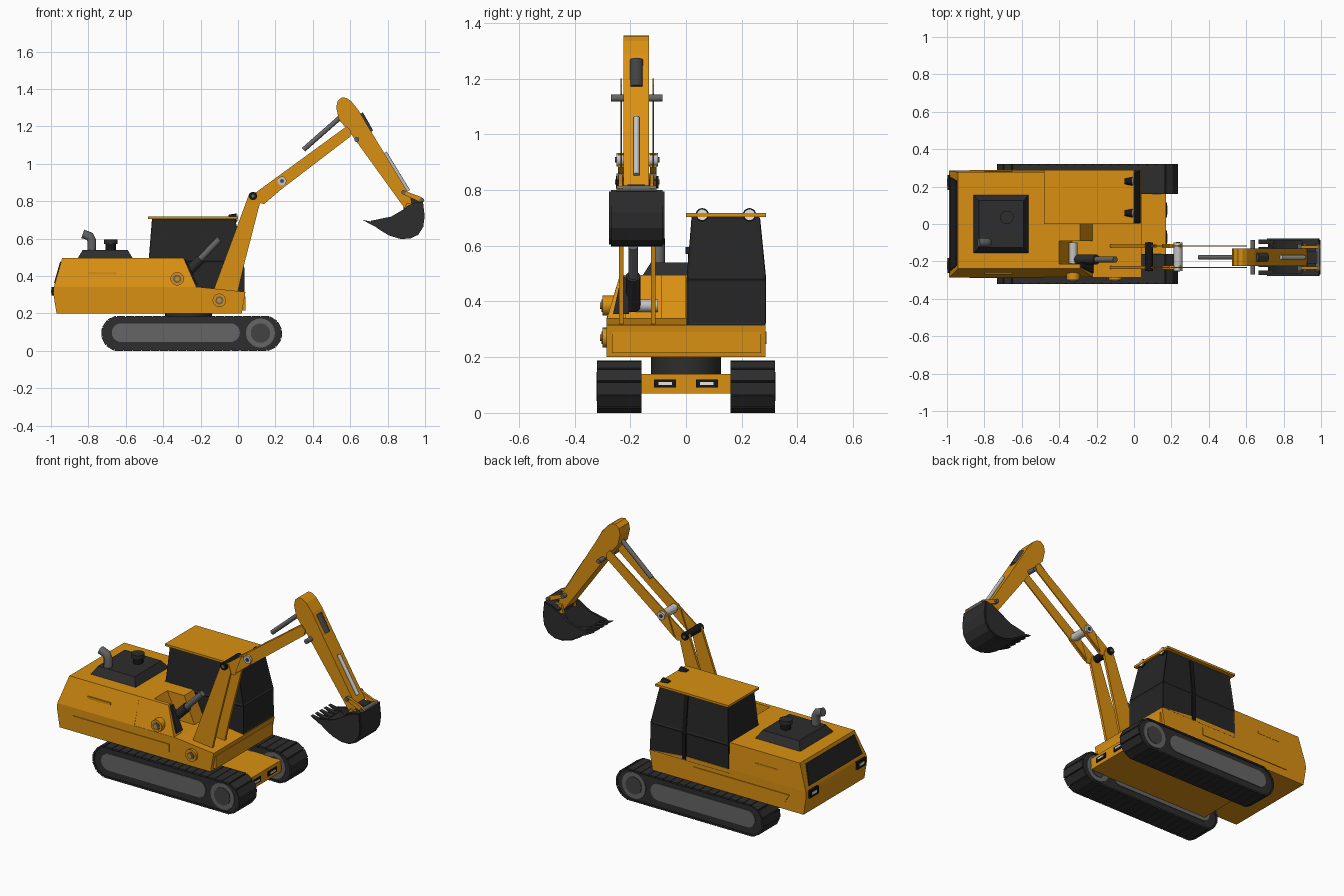
import bpy, bmesh, math
from mathutils import Vector, Matrix

cube = bpy.data.objects.get("Cube")
if cube:
    bpy.data.objects.remove(cube, do_unlink=True)


def material(name, r, g, b):
    m = bpy.data.materials.new(name)
    m.use_nodes = True
    m.diffuse_color = (r, g, b, 1)
    node = next(n for n in m.node_tree.nodes if n.type == 'BSDF_PRINCIPLED')
    node.inputs["Base Color"].default_value = (r, g, b, 1)
    return m


ORANGE = material("orange paint", 0.70, 0.28, 0.006)
RUBBER = material("track rubber", 0.026, 0.026, 0.026)
GLASS = material("dark glass", 0.019, 0.019, 0.019)
BLACK = material("black trim", 0.008, 0.008, 0.008)
STEEL = material("grey steel", 0.13, 0.13, 0.13)
DARK_STEEL = material("dark steel", 0.055, 0.055, 0.055)
CHROME = material("pale steel", 0.55, 0.55, 0.55)
LENS = material("white lens", 0.85, 0.85, 0.82)


def finish(name, bm, mat, smooth=False):
    bmesh.ops.recalc_face_normals(bm, faces=bm.faces)
    mesh = bpy.data.meshes.new(name)
    bm.to_mesh(mesh)
    bm.free()
    mesh.materials.append(mat)
    ob = bpy.data.objects.new(name, mesh)
    bpy.context.collection.objects.link(ob)
    if smooth:
        bpy.ops.object.select_all(action='DESELECT')
        ob.select_set(True)
        bpy.context.view_layer.objects.active = ob
        bpy.ops.object.shade_smooth_by_angle(angle=math.radians(35))
    return ob


def prism(name, pts, y0, y1, mat, taper=(0, 0), inset=0, smooth=False):
    """Side profile (x, z) swept across y; taper moves the top edge inward."""
    bm = bmesh.new()
    low = min(p[1] for p in pts)
    span = max(p[1] for p in pts) - low
    rings = [[bm.verts.new((x, y + t * (z - low) / span, z)) for x, z in pts]
             for y, t in ((y0, taper[0]), (y1, taper[1]))]
    bm.faces.new(rings[0])
    bm.faces.new(rings[1])
    for i in range(len(pts)):
        j = (i + 1) % len(pts)
        bm.faces.new((rings[0][i], rings[0][j], rings[1][j], rings[1][i]))
    if inset:
        bmesh.ops.recalc_face_normals(bm, faces=bm.faces)
        bmesh.ops.inset_individual(bm, faces=bm.faces[:], thickness=inset, depth=-0.004)
    return finish(name, bm, mat, smooth)


def box(name, x0, x1, y0, y1, z0, z1, mat):
    return prism(name, [(x0, z0), (x1, z0), (x1, z1), (x0, z1)], y0, y1, mat)


def rod(name, a, b, r, mat, sides=20, r2=None):
    a, b = Vector(a), Vector(b)
    bm = bmesh.new()
    turn = (b - a).to_track_quat('Z', 'Y').to_matrix().to_4x4()
    bmesh.ops.create_cone(bm, cap_ends=True, segments=sides, radius1=r, radius2=r2 or r,
                          depth=(b - a).length, matrix=Matrix.Translation((a + b) / 2) @ turn)
    return finish(name, bm, mat, True)


def pin(name, x, z, y0, y1, r, mat):
    return rod(name, (x, y0, z), (x, y1, z), r, mat)


def stadium(xa, xb, z, r, n=12):
    arc = lambda cx, start: [(cx + r * math.cos(start + math.pi * i / n),
                              z + r * math.sin(start + math.pi * i / n)) for i in range(n + 1)]
    return arc(xb, -math.pi / 2) + arc(xa, math.pi / 2)


# Crawler tracks: belt, pads, side frames and idler wheels
XA, XB, ZC, R = -0.637, 0.142, 0.093, 0.088


def track_pads(name, y):
    bm = bmesh.new()
    straight, bend, count = XB - XA, math.pi * R, 44
    for i in range(count):
        s = i / count * 2 * (straight + bend)
        back = s >= straight + bend
        s -= (straight + bend) if back else 0
        a = -math.pi / 2 + max(0, s - straight) / R + (math.pi if back else 0)
        cx = XA + min(s, straight) if not back else XB - min(s, straight)
        place = Matrix.Translation((cx + R * math.cos(a), y, ZC + R * math.sin(a)))
        size = Matrix.Diagonal((0.010, 0.16, 0.045, 1))
        bmesh.ops.create_cube(bm, size=1, matrix=place @ Matrix.Rotation(-a, 4, 'Y') @ size)
    finish(name, bm, RUBBER)


for side, s in (("left", 1), ("right", -1)):
    y = 0.24 * s
    prism(side + "_track_belt", stadium(XA, XB, ZC, R), y - 0.074, y + 0.074, RUBBER, smooth=True)
    track_pads(side + "_track_pads", y)
    prism(side + "_track_frame", stadium(-0.625, -0.04, 0.097, 0.05), y - 0.078, y + 0.078, STEEL, smooth=True)
    pin(side + "_idler_rim", 0.12, 0.095, y - 0.078, y + 0.078, 0.078, STEEL)
    pin(side + "_idler_hub", 0.12, 0.095, y - 0.081, y + 0.081, 0.052, DARK_STEEL)
    box(side + "_front_lamp_plate", 0.168, 0.176, 0.075 * s - 0.04, 0.075 * s + 0.04, 0.092, 0.12, BLACK)
    box(side + "_front_lamp_lens", 0.172, 0.179, 0.075 * s - 0.024, 0.075 * s + 0.024, 0.101, 0.111, LENS)

box("undercarriage", -0.64, 0.17, -0.17, 0.17, 0.07, 0.14, ORANGE)
rod("turntable", (-0.265, 0, 0.13), (-0.265, 0, 0.21), 0.125, RUBBER, 32)

# House: base, engine body and the notched right shoulder around the boom
prism("house_base", [(-0.97, 0.2), (0.02, 0.2), (0.04, 0.315), (-0.2, 0.34), (-0.985, 0.34), (-0.988, 0.31)],
      -0.285, 0.285, ORANGE)
prism("engine_body", [(-0.985, 0.34), (-0.48, 0.34), (-0.48, 0.495), (-0.94, 0.495)],
      -0.285, 0.285, ORANGE, (0.048, -0.008))
for name, front, y0, y1, lean in (("right_shoulder", -0.22, -0.285, -0.215, 0.048),
                                  ("boom_recess_wall", -0.33, -0.215, -0.09, 0),
                                  ("cab_side_shoulder", -0.22, -0.09, 0.0, 0)):
    prism(name, [(-0.5, 0.34), (front, 0.335), (front - 0.07, 0.495), (-0.5, 0.495)],
          y0, y1, ORANGE, (lean, 0))
prism("shoulder_vent", [(-0.225, 0.355), (-0.217, 0.355), (-0.277, 0.49), (-0.285, 0.49)],
      -0.262, -0.205, GLASS, (0.03, 0))
prism("rear_window", [(-0.984, 0.362), (-0.978, 0.36), (-0.944, 0.475), (-0.951, 0.477)],
      -0.25, 0.25, GLASS, (0.03, -0.02))
box("front_panel", 0.02, 0.04, -0.265, 0.27, 0.215, 0.29, ORANGE)
for side, s in (("left", 1), ("right", -1)):
    a, b = sorted((0.28 * s, 0.289 * s))
    prism(side + "_side_panel", [(-0.85, 0.247), (-0.25, 0.247), (-0.25, 0.293), (-0.88, 0.293)], a, b, ORANGE)
    a, b = sorted((0.255 * s, (0.283 if s > 0 else 0.267) * s))
    box(side + "_grab_slot", -0.8, -0.65, a, b, 0.408, 0.422, ORANGE)
    box(side + "_rear_lamp_plate", -0.998, -0.975, 0.222 * s - 0.04, 0.222 * s + 0.04, 0.295, 0.34, BLACK)
    box(side + "_rear_lamp_lens", -1.0, -0.99, 0.222 * s - 0.022, 0.222 * s + 0.022, 0.31, 0.325, LENS)

# Engine cover, exhaust and intake
bm = bmesh.new()
bmesh.ops.create_cube(bm, size=1, matrix=Matrix.Translation((-0.71, 0, 0.515)) @ Matrix.Diagonal((0.30, 0.315, 0.05, 1)))
for v in bm.verts:
    if v.co.z > 0.52:
        v.co.x = -0.71 + (v.co.x + 0.71) * 0.8
        v.co.y *= 0.8
finish("engine_cover", bm, RUBBER)
pin_pts = [(-0.782, -0.1, 0.53), (-0.782, -0.1, 0.59), (-0.793, -0.1, 0.612), (-0.83, -0.1, 0.625)]
curve = bpy.data.curves.new("exhaust_pipe", 'CURVE')
curve.dimensions = '3D'
curve.bevel_depth = 0.024
curve.use_fill_caps = True
line = curve.splines.new('POLY')
line.points.add(len(pin_pts) - 1)
for p, co in zip(line.points, pin_pts):
    p.co = (*co, 1)
curve.materials.append(STEEL)
bpy.context.collection.objects.link(bpy.data.objects.new("exhaust_pipe", curve))
rod("intake_stem", (-0.68, 0.035, 0.53), (-0.68, 0.035, 0.575), 0.028, BLACK)
rod("intake_cap", (-0.68, 0.035, 0.57), (-0.68, 0.035, 0.595), 0.036, RUBBER)

# Cab with inset panes, roof and work lamps
prism("cab_lower", [(-0.48, 0.315), (0.035, 0.315), (0.033, 0.48), (-0.478, 0.48)], 0.002, 0.286, GLASS, inset=0.012)
prism("cab_upper", [(-0.478, 0.48), (0.033, 0.48), (-0.015, 0.705), (-0.46, 0.705)],
      0.002, 0.286, GLASS, (0.018, -0.022), inset=0.012)
prism("door_pillar", [(-0.2, 0.32), (-0.175, 0.32), (-0.175, 0.48), (-0.2, 0.48)], 0.275, 0.288, BLACK)
prism("door_pillar_top", [(-0.2, 0.48), (-0.175, 0.48), (-0.175, 0.7), (-0.2, 0.7)], 0.275, 0.288, BLACK, (-0.02, -0.022))
box("cab_roof", -0.48, 0.0, 0.0, 0.288, 0.704, 0.717, ORANGE)
for side, y in (("left", 0.228), ("right", 0.058)):
    rod(side + "_work_lamp", (-0.05, y, 0.711), (-0.008, y, 0.711), 0.016, BLACK, r2=0.024)
    rod(side + "_work_lamp_lens", (-0.009, y, 0.711), (-0.003, y, 0.711), 0.019, LENS)

# Boom: paired plates for both sections
for side, y in (("left", -0.125), ("right", -0.24)):
    prism(side + "_lower_boom", [(-0.14, 0.3), (-0.005, 0.3), (0.035, 0.47), (0.12, 0.8), (0.105, 0.84), (0.06, 0.84)],
          y, y + 0.015, ORANGE)
    prism(side + "_upper_boom", [(0.06, 0.80), (0.14, 0.785), (0.23, 0.862), (0.6, 1.145), (0.605, 1.175), (0.58, 1.2),
                                 (0.1, 0.85), (0.07, 0.84)], y + 0.004, y + 0.011, ORANGE)
    prism(side + "_boom_gusset", [(0.15, 0.8), (0.25, 0.88), (0.25, 0.93), (0.19, 0.91)], y - 0.004, y + 0.019, ORANGE)
pin("elbow_pin", 0.08, 0.828, -0.252, -0.098, 0.022, BLACK)
pin("elbow_pin_core", 0.08, 0.828, -0.255, -0.095, 0.009, STEEL)
pin("boom_cross_tube", 0.235, 0.908, -0.25, -0.1, 0.024, CHROME)
pin("boom_cross_core", 0.235, 0.908, -0.254, -0.096, 0.01, DARK_STEEL)
pin("recess_cross_tube", -0.325, 0.385, -0.21, -0.1, 0.022, CHROME)
for name, x, z in (("cylinder_pivot", -0.325, 0.385), ("boom_pivot", -0.1, 0.27)):
    for part, depth, r, mat in (("boss", 0.3, 0.036, ORANGE), ("ring", 0.304, 0.022, STEEL), ("core", 0.308, 0.012, ORANGE)):
        pin(name + "_" + part, x, z, -depth, -0.24, r, mat)

# Hydraulic cylinders
rod("lift_cylinder", (-0.31, -0.19, 0.38), (-0.2, -0.19, 0.49), 0.026, RUBBER)
rod("lift_rod", (-0.25, -0.19, 0.44), (-0.1, -0.19, 0.597), 0.017, STEEL)
rod("stick_rod", (0.35, -0.178, 1.075), (0.56, -0.178, 1.26), 0.013, STEEL)
rod("bucket_cylinder", (0.645, -0.178, 1.262), (0.70, -0.178, 1.165), 0.026, DARK_STEEL)
rod("bucket_rod", (0.785, -0.178, 1.06), (0.91, -0.178, 0.855), 0.011, CHROME)

# Stick
prism("stick", [(0.885, 0.77), (0.905, 0.748), (0.93, 0.76), (0.925, 0.82), (0.68, 1.225), (0.645, 1.285), (0.605, 1.335),
                (0.58, 1.352), (0.555, 1.355), (0.532, 1.335), (0.525, 1.3), (0.54, 1.235), (0.6, 1.165)],
      -0.225, -0.132, ORANGE)
pin("stick_pin", 0.635, 1.13, -0.27, -0.085, 0.013, STEEL)

# Bucket: curved shell, side plates, teeth and linkage
path = [(0.72, 0.682), (0.76, 0.652), (0.81, 0.622), (0.87, 0.604), (0.92, 0.606), (0.96, 0.625),
        (0.985, 0.665), (0.992, 0.72), (0.985, 0.795), (0.94, 0.785), (0.9, 0.765)]
bm = bmesh.new()
rows = [[bm.verts.new((x, y, z)) for x, z in path] for y in (-0.27, -0.085)]
for i in range(len(path) - 1):
    bm.faces.new((rows[0][i], rows[0][i + 1], rows[1][i + 1], rows[1][i]))
shell = finish("bucket_shell", bm, RUBBER)
shell.modifiers.new("thickness", 'SOLIDIFY').thickness = 0.012
shell.modifiers["thickness"].offset = 0
for side, y in (("left", -0.092), ("right", -0.277)):
    prism(side + "_bucket_plate", path + [(0.82, 0.718), (0.71, 0.695)], y, y + 0.014, RUBBER)
for i in range(5):
    y = -0.272 + i * 0.0415
    prism("bucket_tooth_%d" % (i + 1), [(0.665, 0.7), (0.73, 0.665), (0.745, 0.685)], y, y + 0.024, RUBBER)
box("bucket_hinge", 0.885, 0.98, -0.21, -0.147, 0.755, 0.82, RUBBER)
for side, y in (("left", -0.13), ("right", -0.242)):
    prism(side + "_link", [(0.875, 0.84), (0.985, 0.79), (0.998, 0.805), (0.98, 0.822), (0.885, 0.858)], y, y + 0.014, ORANGE)
    prism(side + "_bucket_ear", [(0.885, 0.74), (0.94, 0.745), (0.945, 0.79), (0.9, 0.79)], y, y + 0.014, ORANGE)
for name, x, z in (("link_pin", 0.885, 0.847), ("bucket_pin", 0.918, 0.768), ("rear_link_pin", 0.983, 0.805)):
    pin(name, x, z, -0.25, -0.106, 0.012, STEEL)
